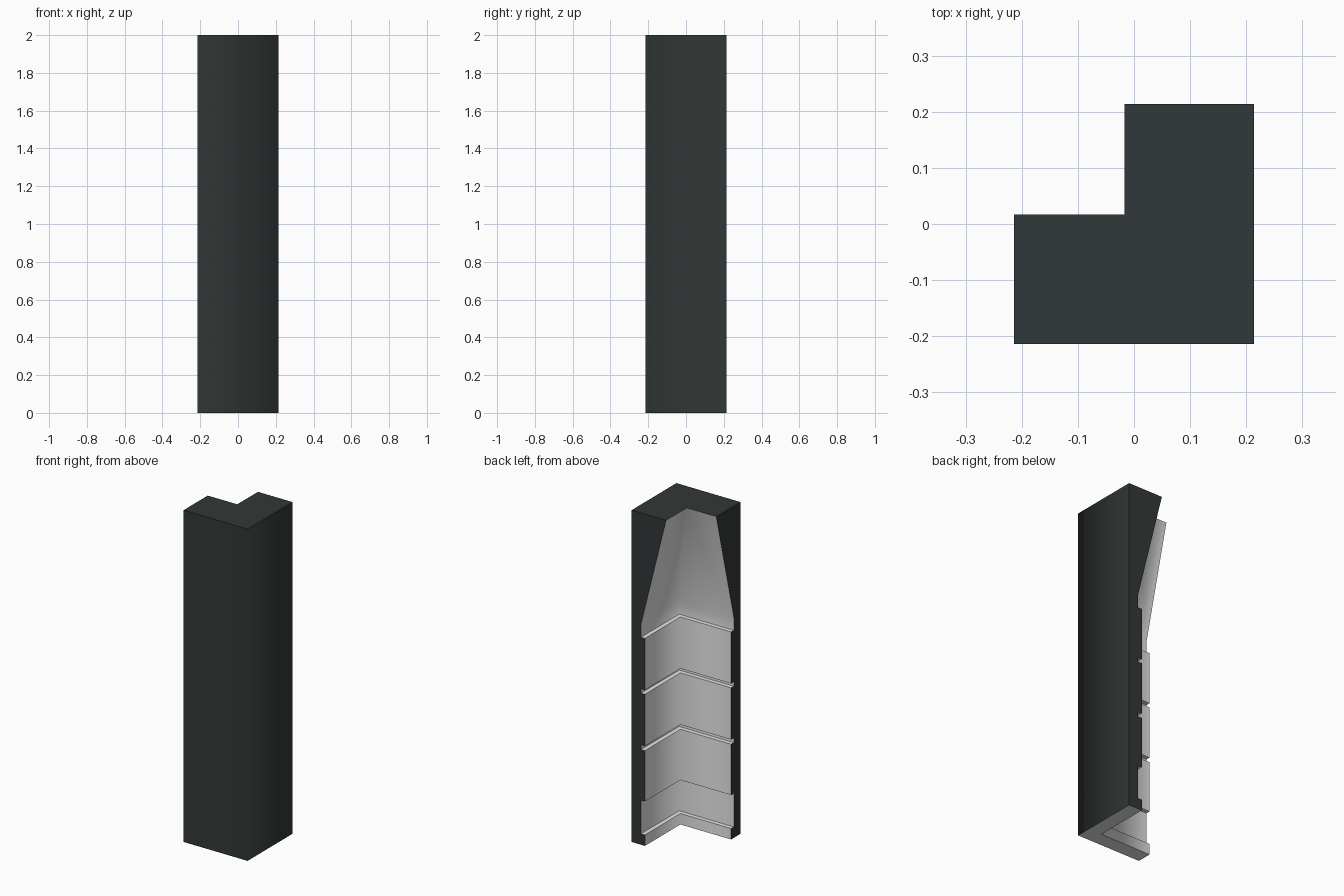
import bpy, bmesh

if "Cube" in bpy.data.objects:
    bpy.data.objects.remove(bpy.data.objects["Cube"])

R = 0.2135   # half width of the L-shaped corner
H = 2.0

# Wall profile seen at the arm ends: (height, wall thickness), bottom to top
LOW, HIGH, CAP = 0.063, 0.089, 0.23
profile = [(0.0, HIGH)]
for z0, z1 in [(0.066, 0.268), (0.574, 0.602), (0.914, 0.94)]:   # grooves
    profile += [(z0, HIGH), (z0, LOW), (z1, LOW), (z1, HIGH)]
profile += [(1.251, HIGH), (1.251, LOW), (1.33, LOW), (H, CAP)]


def material(name, rgb):
    m = bpy.data.materials.new(name)
    m.diffuse_color = (*rgb, 1)
    m.use_nodes = True
    m.node_tree.nodes["Principled BSDF"].inputs["Base Color"].default_value = m.diffuse_color
    return m


bm = bmesh.new()

# Outer skin corners: left arm end, corner, back arm end
outer_pts = [(-R, -R), (R, -R), (R, R)]
bottom = [bm.verts.new((x, y, 0)) for x, y in outer_pts]
top = [bm.verts.new((x, y, H)) for x, y in outer_pts]

# Inner skin rows following the profile
rows = []
for z, t in profile:
    pts = [(-R, -R + t), (R - t, -R + t), (R - t, R)]
    rows.append([bm.verts.new((x, y, z)) for x, y in pts])


def face(verts, mat):
    f = bm.faces.new(verts)
    f.material_index = mat
    f.smooth = True
    return f


DARK, LIGHT = 0, 1
for i in range(2):
    # Outer walls, base and top
    face([bottom[i], bottom[i + 1], top[i + 1], top[i]], DARK)
    face([bottom[i], rows[0][i], rows[0][i + 1], bottom[i + 1]], LIGHT)
    face([top[i], top[i + 1], rows[-1][i + 1], rows[-1][i]], DARK)
    # Inner panels, ledges and slope
    for a, b in zip(rows, rows[1:]):
        face([a[i], b[i], b[i + 1], a[i + 1]], LIGHT)

# Arm end faces
for k in (0, 2):
    face([bottom[k], top[k]] + [r[k] for r in reversed(rows)], DARK)

bmesh.ops.recalc_face_normals(bm, faces=bm.faces[:])

# Smooth only the vertical corner folds and the start of the slope
for e in bm.edges:
    a, b = e.verts
    fold = abs(a.co.z - b.co.z) > 0.01 and abs(a.co.x + a.co.y) < 1e-4 \
        and abs(b.co.x + b.co.y) < 1e-4
    slope = abs(a.co.z - 1.33) < 1e-4 and abs(b.co.z - 1.33) < 1e-4
    e.smooth = fold or slope

mesh = bpy.data.meshes.new("corner_trim")
bm.to_mesh(mesh)
bm.free()
mesh.materials.append(material("dark slate", (0.031, 0.039, 0.038)))
mesh.materials.append(material("light grey", (0.79, 0.79, 0.79)))
obj = bpy.data.objects.new("corner_trim", mesh)
bpy.context.collection.objects.link(obj)
